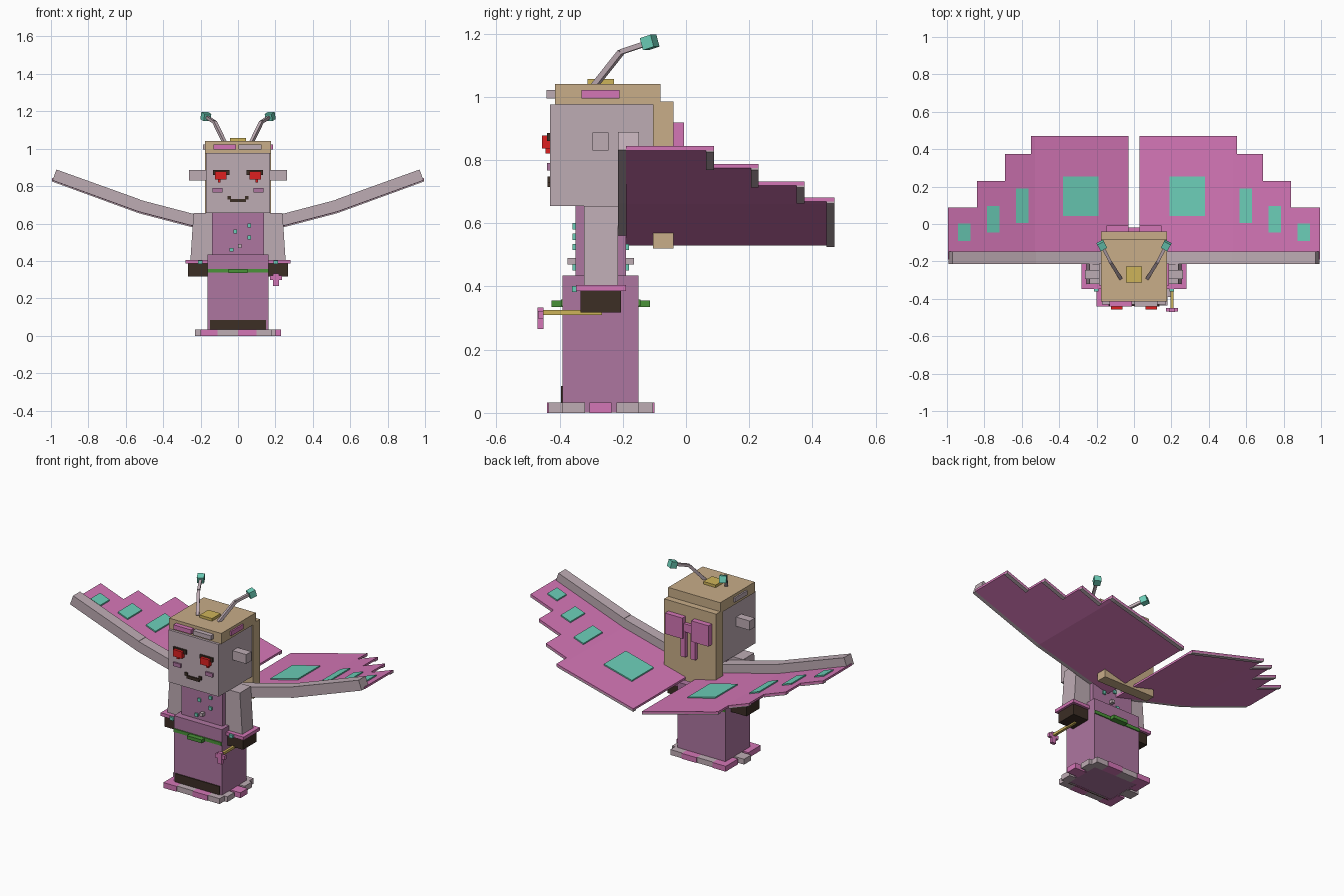
import bpy
import bmesh
import math
from mathutils import Vector

if "Cube" in bpy.data.objects:
    bpy.data.objects.remove(bpy.data.objects["Cube"], do_unlink=True)


def material(name, rgb):
    lin = [((c / 255 + 0.055) / 1.055) ** 2.4 for c in rgb] + [1]
    m = bpy.data.materials.new(name)
    m.use_nodes = True
    m.diffuse_color = lin
    bsdf = next(n for n in m.node_tree.nodes if n.type == 'BSDF_PRINCIPLED')
    bsdf.inputs["Base Color"].default_value = lin
    return m


SKIN = material("grey skin", (190, 172, 180))
PURPLE = material("dress purple", (174, 118, 160))
PINK = material("pink", (212, 118, 182))
TAN = material("hair tan", (200, 173, 136))
BROWN = material("dark brown", (60, 46, 37))
TEAL = material("teal", (108, 206, 184))
GOLD = material("gold", (206, 180, 90))
GREEN = material("belt green", (74, 146, 56))
RED = material("eye red", (222, 32, 32))


def finish(name, bm, mat):
    bmesh.ops.recalc_face_normals(bm, faces=bm.faces)
    me = bpy.data.meshes.new(name)
    bm.to_mesh(me)
    bm.free()
    me.materials.append(mat)
    ob = bpy.data.objects.new(name, me)
    bpy.context.collection.objects.link(ob)
    return ob


def box(name, mat, x, y, z):
    """Box from its three (min, max) ranges."""
    bm = bmesh.new()
    bmesh.ops.create_cube(bm, size=1)
    for v in bm.verts:
        v.co = [r[0] if c < 0 else r[1] for c, r in zip(v.co, (x, y, z))]
    return finish(name, bm, mat)


def prism(name, mat, xz, y0, y1):
    """Outline in the xz plane, extruded along y."""
    bm = bmesh.new()
    face = bm.faces.new([bm.verts.new((x, y0, z)) for x, z in xz])
    ext = bmesh.ops.extrude_face_region(bm, geom=[face])
    for v in ext["geom"]:
        if isinstance(v, bmesh.types.BMVert):
            v.co.y = y1
    return finish(name, bm, mat)


def rod(name, mat, a, b, width):
    """Square bar between two points."""
    a, b = Vector(a), Vector(b)
    ob = box(name, mat, (-width / 2, width / 2), (-width / 2, width / 2),
             (0, (b - a).length))
    ob.location = a
    ob.rotation_mode = 'QUATERNION'
    ob.rotation_quaternion = (b - a).to_track_quat('Z', 'X')
    return ob


def span(s, a, b):
    return tuple(sorted((s * a, s * b)))


# Dress, torso and belt
box("skirt", PURPLE, (-.163, .163), (-.39, -.15), (.002, .435))
box("torso", PURPLE, (-.14, .14), (-.35, -.19), (.43, .66))
box("skirt_front_panel", BROWN, (-.15, .15), (-.396, -.388), (0, .085))
for n, y, k in (("front", -.39, -1), ("back", -.15, 1)):
    box(n + "_belt", GREEN, (-.163, .163), tuple(sorted((y, y + k * .006))), (.338, .358))
    box(n + "_buckle", GREEN, (-.05, .05), tuple(sorted((y, y + k * .036))), (.335, .356))
    t = -.35 if k < 0 else -.19
    for i, (x, z) in enumerate(((-.015, .557), (.06, .59), (.06, .525), (-.035, .46))):
        box(f"{n}_bead_{i}", TEAL, (x - .01, x + .01),
            tuple(sorted((t, t + k * .009))), (z - .01, z + .01))
    box(n + "_button", SKIN, (0, .02), tuple(sorted((t, t + k * .025))), (.47, .49))

# Ruffles around the hem
for n, y, k in (("front", -.39, -1), ("back", -.15, 1)):
    for i, (a, b) in enumerate(((-.2, -.11), (-.11, 0), (0, .1), (.1, .18))):
        d = .05 if i % 2 == 0 else .045
        box(f"{n}_ruffle_{i}", SKIN if i % 2 else PINK, (a, b),
            tuple(sorted((y - k * .01, y + k * d))), (0, .033))
for s in (-1, 1):
    for i, (a, b) in enumerate(((-.39, -.32), (-.305, -.235), (-.22, -.15))):
        mat = PINK if (i % 2 == 1) == (s > 0) else SKIN
        box(f"side_ruffle_{i}", mat, span(s, .15, .23 if i % 2 else .2), (a, b), (0, .033))

# Head and hair
box("head", SKIN, (-.17, .17), (-.43, -.105), (.655, .976))
box("hair_top", TAN, (-.177, .177), (-.415, -.08), (.975, 1.04))
box("hair_back", TAN, (-.177, .177), (-.105, -.04), (.52, .985))
box("hair_plate", GOLD, (-.042, .042), (-.312, -.228), (1.038, 1.056))
box("front_pin_pink", PINK, (-.13, -.01), (-.442, -.413), (.995, 1.022))
box("front_pin_grey", SKIN, (.003, .125), (-.442, -.413), (.995, 1.022))
box("left_pin", PINK, (.17, .186), (-.33, -.21), (.995, 1.022))
box("right_pin", SKIN, (-.186, -.17), (-.33, -.21), (.995, 1.022))

# Bow on the back of the hair
box("bow_knot", PINK, (-.03, .03), (-.04, -.02), (.83, .88))
for s in (-1, 1):
    box("bow_loop", PINK, span(s, .03, .148), (-.04, -.007), (.79, .918))
    box("bow_tail", PINK, span(s, .018, .05), (-.04, -.018), (.675, .835))

# Mouth
box("mouth", BROWN, (-.042, .042), (-.438, -.428), (.714, .732))
for s in (-1, 1):
    box("mouth_corner", BROWN, span(s, .038, .056), (-.438, -.428), (.728, .748))

    # Eyes, cheeks, ears
    box("eye", RED, span(s, .062, .122), (-.456, -.428), (.836, .878))
    box("eye_lash", BROWN, span(s, .045, .134), (-.44, -.428), (.86, .885))
    box("eye_tear", RED, span(s, .094, .108), (-.444, -.428), (.82, .84))
    box("cheek", PURPLE, span(s, .084, .135), (-.44, -.428), (.767, .79))
    box("ear", SKIN, span(s, .165, .262), (-.295, -.245), (.83, .887))

    # Antennae
    knee = (s * .125, -.205, 1.142)
    tip = (s * .172, -.115, 1.172)
    rod("antenna_lower", SKIN, (s * .072, -.29, 1.035), knee, .018)
    rod("antenna_upper", SKIN, knee, tip, .016)
    d = (Vector(tip) - Vector(knee)).normalized() * .02
    rod("antenna_ball", TEAL, Vector(tip) - d, Vector(tip) + d, .04)

    # Arms with cuffs
    prism("arm", SKIN, [(s * .13, .655), (s * .238, .655), (s * .255, .395), (s * .14, .395)],
          -.322, -.215)
    box("cuff", PINK, span(s, .15, .282), (-.348, -.19), (.385, .405))
    box("sleeve_end", BROWN, span(s, .155, .268), (-.333, -.205), (.318, .386))
    box("cuff_bead", TEAL, span(s, .19, .215), (-.36, -.345), (.383, .402))


# Wings: stepped feathers on two slopes, under a thick front bar
def under(x):
    return .53 + .262 * (x - .03) if x < .53 else .661 + .365 * (x - .53)


def slab(name, mat, s, x0, x1, y0, y1, lo, hi):
    xs = [x0] + ([.53] if x0 < .53 < x1 else []) + [x1]
    pts = [(s * x, under(x) + lo) for x in xs]
    pts += [(s * x, under(x) + hi) for x in reversed(xs)]
    return prism(name, mat, pts, y0, y1)


for s in (-1, 1):
    for x0, x1, y1 in ((.03, .55, .47), (.55, .69, .375), (.69, .84, .23), (.84, .995, .088)):
        slab("wing_feather", PINK, s, x0, x1, -.19, y1, 0, .013)
        slab("wing_feather_rim", SKIN, s, x0, x1, y1 - .025, y1, -.006, .005)
    slab("wing_bar_inner", SKIN, s, .03, .53, -.215, -.148, 0.002, .067)
    z0, z1 = under(.53) + .002, under(.99) + .002
    prism("wing_bar_outer", SKIN,
          [(s * .53, z0), (s * .992, z1), (s * .971, z1 + .058), (s * .525, z0 + .066)],
          -.215, -.148)
    for x0, x1, y0, y1 in ((.19, .38, .042, .255), (.565, .63, .005, .19),
                           (.72, .785, -.045, .095), (.875, .94, -.09, .003)):
        slab("wing_spot", TEAL, s, x0, x1, y0, y1, .012, .021)

# Wand in the left hand
box("wand_rod", GOLD, (.195, .21), (-.455, -.265), (.31, .325))
box("wand_tip_bar", PINK, (.172, .236), (-.468, -.45), (.298, .322))
box("wand_tip_stem", PINK, (.188, .218), (-.47, -.45), (.266, .334))
